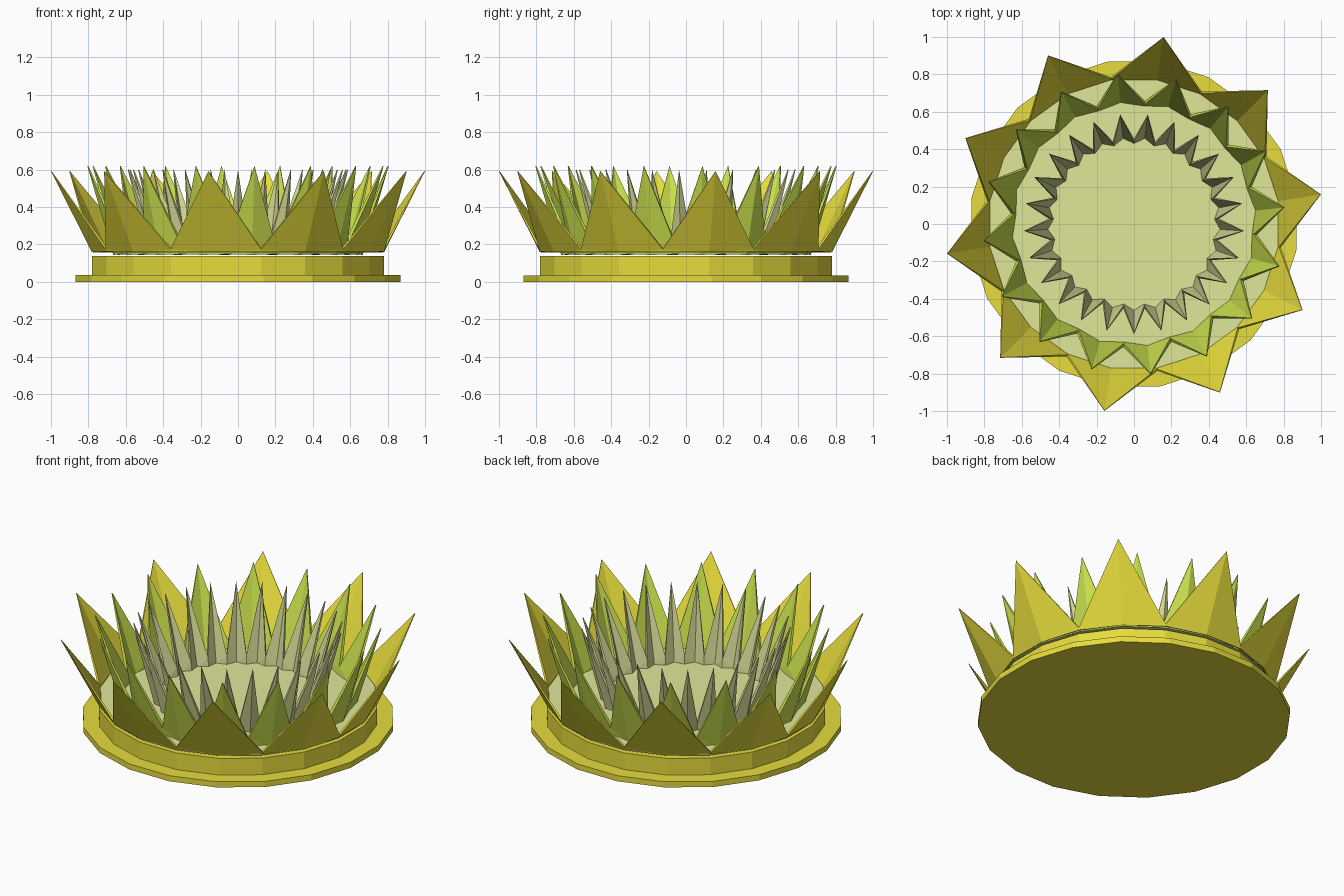
import bpy, bmesh, math

if "Cube" in bpy.data.objects:
    bpy.data.objects.remove(bpy.data.objects["Cube"])


def srgb(r, g, b):
    f = lambda c: ((c / 255 + 0.055) / 1.055) ** 2.4 if c > 10 else c / 255 / 12.92
    return (f(r), f(g), f(b), 1)


def material(name, rgb):
    m = bpy.data.materials.new(name)
    m.diffuse_color = srgb(*rgb)
    m.use_nodes = True
    m.node_tree.nodes["Principled BSDF"].inputs["Base Color"].default_value = m.diffuse_color
    return m


YELLOW = material("golden yellow", (230, 220, 60))
GREEN = material("leaf green", (204, 226, 78))
PALE = material("pale green", (226, 233, 154))
GREY = material("greyish green", (212, 216, 148))


def add_object(name, bm, mat):
    bmesh.ops.recalc_face_normals(bm, faces=bm.faces)
    me = bpy.data.meshes.new(name)
    bm.to_mesh(me)
    bm.free()
    me.materials.append(mat)
    ob = bpy.data.objects.new(name, me)
    bpy.context.collection.objects.link(ob)
    return ob


def polar(r, deg, z):
    a = math.radians(deg)
    return (r * math.cos(a), r * math.sin(a), z)


def disc(name, r, z0, z1, mat, sides=20, start=9):
    bm = bmesh.new()
    low, high = [[bm.verts.new(polar(r, start + 360 * i / sides, z)) for i in range(sides)]
                 for z in (z0, z1)]
    bm.faces.new(low)
    bm.faces.new(high)
    for i in range(sides):
        j = (i + 1) % sides
        bm.faces.new((low[i], low[j], high[j], high[i]))
    return add_object(name, bm, mat)


def petal_ring(name, count, start, r_mid, r_low, z_base, z_valley, r_tip, z_tip, thick, mat):
    """Ring of outward leaning petals folded along the middle (r_mid outside r_low),
    joined by low valleys, with a thin wall."""
    step = 360 / count
    lean = (r_tip - r_mid) / (z_tip - z_base)
    r_valley = r_low + 0.5 * lean * (z_valley - z_base)
    n = math.hypot(1, lean)
    dr, dz = thick / n, -thick * lean / n
    bm = bmesh.new()
    shells = []
    for k in (0, 1):
        o, h = dr * k, dz * k
        mid, low, val, tip = [], [], [], []
        for i in range(count):
            a = start + i * step
            mid.append(bm.verts.new(polar(r_mid + o, a, z_base + h)))
            low.append(bm.verts.new(polar(r_low + o, a + step / 2, z_base + h * 0.3)))
            val.append(bm.verts.new(polar(r_valley + o, a + step / 2, z_valley + h)))
            tip.append(bm.verts.new(polar(r_tip + (o - dr) * 0.3, a, z_tip + h * 0.3)))
        for i in range(count):
            p = i - 1
            bm.faces.new((mid[i], low[i], val[i]))
            bm.faces.new((mid[i], val[i], tip[i]))
            bm.faces.new((low[p], mid[i], val[p]))
            bm.faces.new((mid[i], tip[i], val[p]))
        shells.append((mid, low, val, tip))
    (m0, l0, v0, t0), (m1, l1, v1, t1) = shells
    # rims along the petal edges and the underside
    for i in range(count):
        p = i - 1
        for a, b, c, d in ((t0[i], v0[i], v1[i], t1[i]), (v0[p], t0[i], t1[i], v1[p]),
                           (m0[i], l0[i], l1[i], m1[i]), (l0[p], m0[i], m1[i], l1[p])):
            bm.faces.new((a, b, c, d))
    return add_object(name, bm, mat)


# stepped base
disc("base_plate", 0.88, 0.0, 0.035, YELLOW)
disc("base_drum", 0.79, 0.035, 0.138, YELLOW)

# floor carrying the petals
disc("floor_disc", 0.785, 0.153, 0.157, PALE)

# three rings of petals
petal_ring("outer_petals", 10, 9, 0.78, 0.78, 0.164, 0.180, 1.012, 0.592, 0.012, YELLOW)
petal_ring("middle_petals", 16, 6.3, 0.652, 0.632, 0.15, 0.205, 0.81, 0.62, 0.02, GREEN)
petal_ring("inner_petals", 25, -90, 0.46, 0.43, 0.15, 0.21, 0.59, 0.60, 0.018, GREY)
